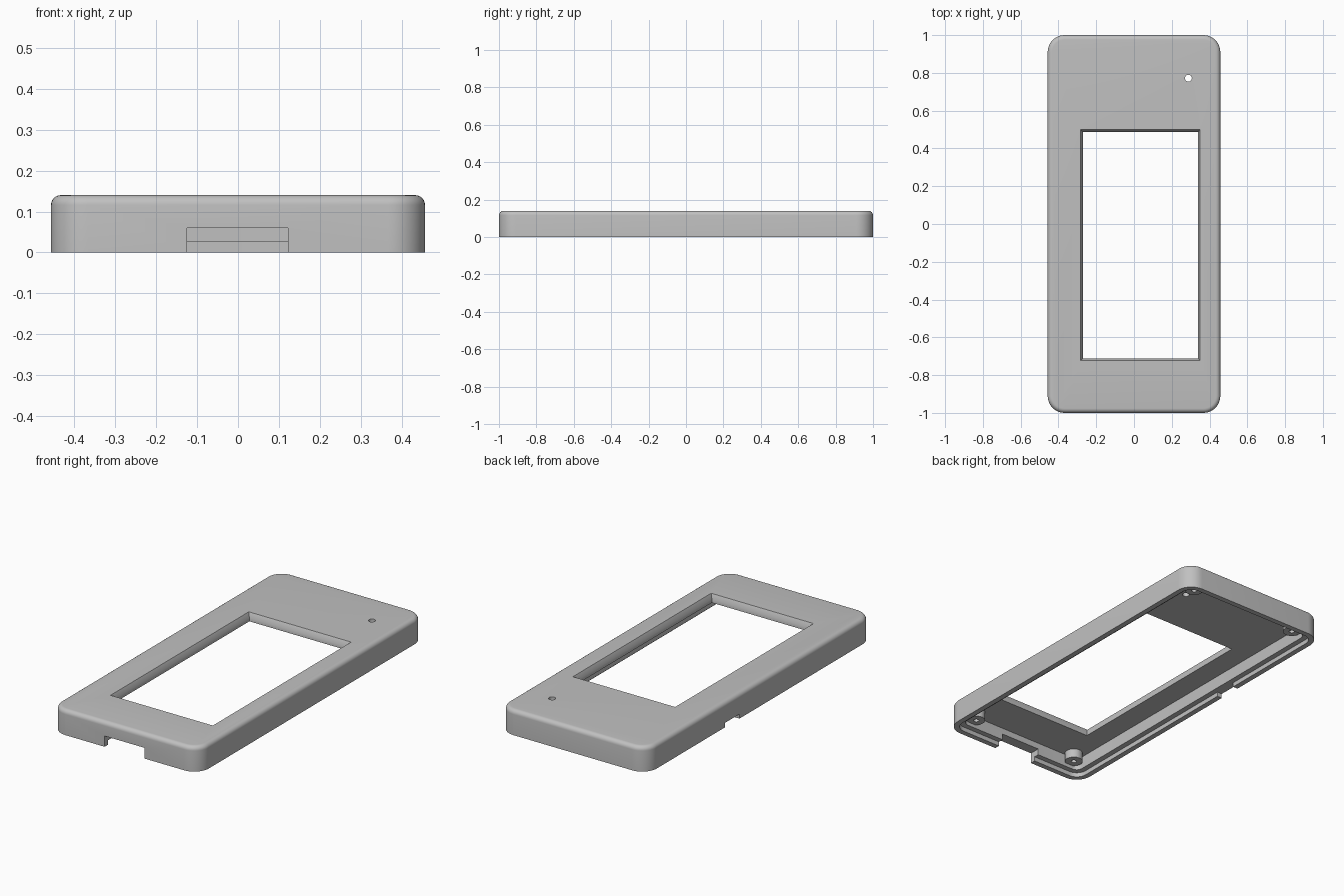
import bpy, bmesh, math

if "Cube" in bpy.data.objects:
    bpy.data.objects.remove(bpy.data.objects["Cube"])

W, L, H = 0.457, 1.0, 0.14      # half width, half length, height
CEIL = 0.095                    # underside of the top plate

grey = bpy.data.materials.new("light grey plastic")
grey.diffuse_color = (0.53, 0.53, 0.53, 1)
grey.use_nodes = True
grey.node_tree.nodes["Principled BSDF"].inputs["Base Color"].default_value = grey.diffuse_color


def ring(bm, hw, hl, r, z, n=10):
    """Rounded rectangle loop at height z."""
    verts = []
    for k, (sx, sy) in enumerate([(1, 1), (-1, 1), (-1, -1), (1, -1)]):
        for i in range(n + 1):
            a = math.pi / 2 * (k + i / n)
            verts.append(bm.verts.new((sx * (hw - r) + r * math.cos(a),
                                       sy * (hl - r) + r * math.sin(a), z)))
    return verts


def finish(name, bm):
    bmesh.ops.recalc_face_normals(bm, faces=bm.faces)
    me = bpy.data.meshes.new(name)
    bm.to_mesh(me)
    bm.free()
    ob = bpy.data.objects.new(name, me)
    bpy.context.collection.objects.link(ob)
    me.materials.append(grey)
    return ob


def skin(name, rings):
    """Solid through stacked rounded rectangles (hw, hl, r, z)."""
    bm = bmesh.new()
    loops = [ring(bm, *r) for r in rings]
    for a, b in zip(loops, loops[1:]):
        for i in range(len(a)):
            j = (i + 1) % len(a)
            bm.faces.new((a[i], a[j], b[j], b[i]))
    bm.faces.new(loops[0])
    bm.faces.new(loops[-1])
    return finish(name, bm)


def frustum(name, lo, hi):
    """Box-like solid between two rectangles (x0, x1, y0, y1, z)."""
    bm = bmesh.new()
    v = []
    for x0, x1, y0, y1, z in (lo, hi):
        v.append([bm.verts.new(p) for p in
                  ((x0, y0, z), (x1, y0, z), (x1, y1, z), (x0, y1, z))])
    for i in range(4):
        j = (i + 1) % 4
        bm.faces.new((v[0][i], v[0][j], v[1][j], v[1][i]))
    bm.faces.new(v[0])
    bm.faces.new(v[1])
    return finish(name, bm)


def box(name, x0, x1, y0, y1, z0, z1):
    return frustum(name, (x0, x1, y0, y1, z0), (x0, x1, y0, y1, z1))


def cylinder(name, x, y, r, z0, z1, n=32):
    bm = bmesh.new()
    bmesh.ops.create_cone(bm, cap_ends=True, segments=n, radius1=r, radius2=r, depth=z1 - z0)
    bmesh.ops.translate(bm, verts=bm.verts, vec=(x, y, (z0 + z1) / 2))
    return finish(name, bm)


def cut(ob, cutter):
    m = ob.modifiers.new("cut", 'BOOLEAN')
    m.operation, m.solver, m.object = 'DIFFERENCE', 'EXACT', cutter
    bpy.context.view_layer.objects.active = ob
    bpy.ops.object.modifier_apply(modifier=m.name)
    bpy.data.objects.remove(cutter)


def smooth(ob):
    bpy.ops.object.select_all(action='DESELECT')
    ob.select_set(True)
    bpy.context.view_layer.objects.active = ob
    bpy.ops.object.shade_smooth_by_angle(angle=math.radians(30))


# Outer shell with rounded top edge
F, R = 0.024, 0.09
rings = [(W, L, R, 0)]
for i in range(7):
    a = math.pi / 2 * i / 6
    d = F * (1 - math.cos(a))
    rings.append((W - d, L - d, R - d, H - F + F * math.sin(a)))
cover = skin("cover_shell", rings)

# Hollow inside and the stepped lip around the bottom rim
cut(cover, skin("cavity", [(W - 0.06, L - 0.06, 0.035, -0.05), (W - 0.06, L - 0.06, 0.035, CEIL)]))
cut(cover, skin("lip_step", [(W - 0.03, L - 0.03, 0.06, -0.05), (W - 0.03, L - 0.03, 0.06, 0.025)]))

# Screen window with a bevelled upper edge
cut(cover, box("window", -0.27, 0.338, -0.711, 0.486, 0.05, 0.2))
cut(cover, frustum("window_bevel", (-0.27, 0.338, -0.711, 0.486, H - 0.024),
                   (-0.295, 0.363, -0.735, 0.512, H + 0.024)))

# Indicator hole, front port notch and side notch
cut(cover, cylinder("indicator_hole", 0.288, 0.772, 0.018, 0.05, 0.2))
cut(cover, box("port_notch", -0.125, 0.122, -1.1, -0.9, -0.05, 0.06))
cut(cover, box("side_notch", -0.6, -0.41, 0.18, 0.31, -0.05, 0.025))
smooth(cover)

# Four screw posts with blind holes
for sx in (-1, 1):
    for sy in (-1, 1):
        x, y = sx * 0.338, sy * 0.9
        post = cylinder("screw_post", x, y, 0.047, 0.045, CEIL + 0.01)
        cut(post, cylinder("screw_hole", x, y, 0.014, 0.0, CEIL))
        smooth(post)
